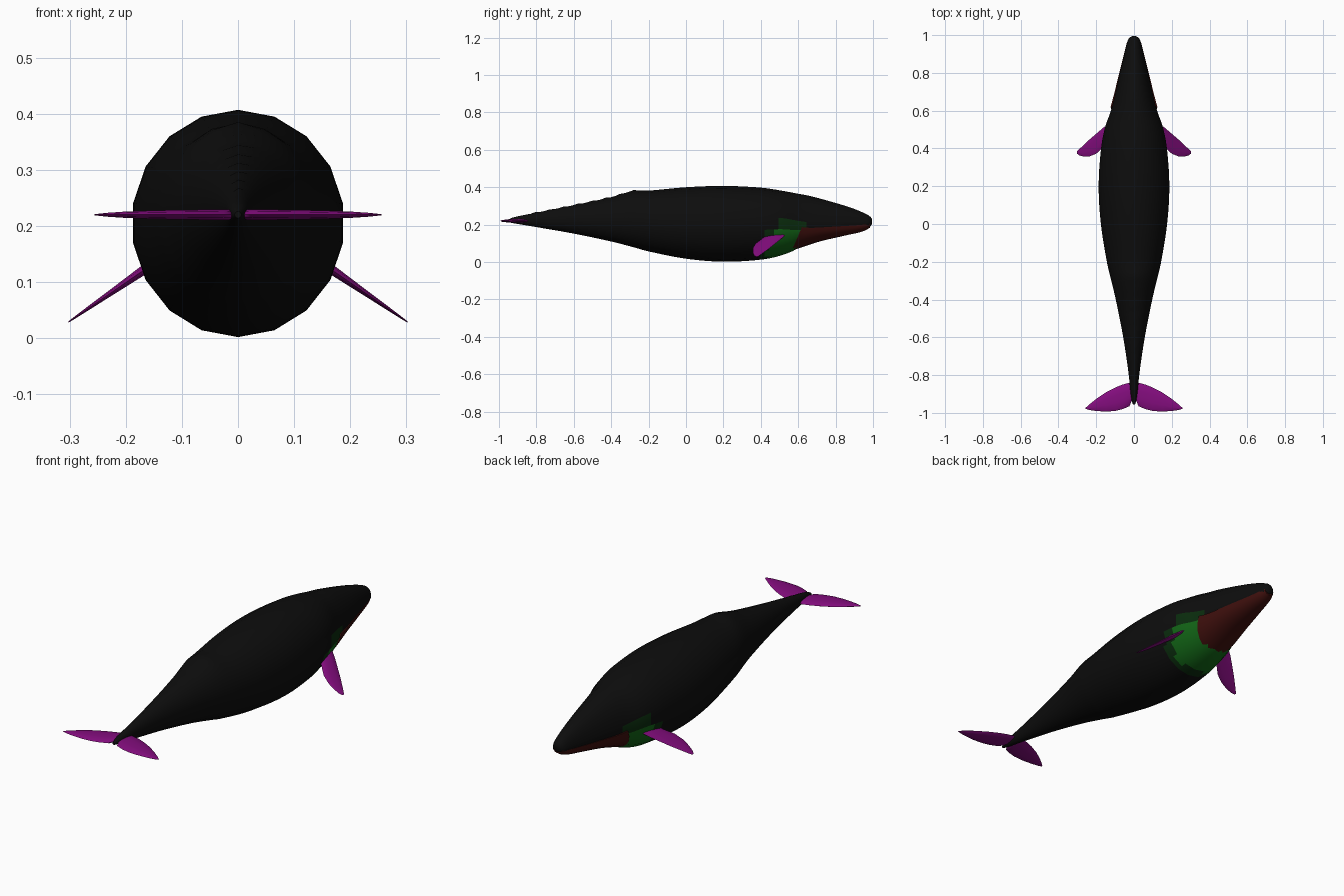
import bpy, bmesh, math
from mathutils import Vector

cube = bpy.data.objects.get("Cube")
if cube:
    bpy.data.objects.remove(cube, do_unlink=True)


def material(name, rgb):
    m = bpy.data.materials.new(name)
    m.use_nodes = True
    m.diffuse_color = (*rgb, 1)
    m.node_tree.nodes["Principled BSDF"].inputs["Base Color"].default_value = (*rgb, 1)
    return m


BLACK = material("black skin", (0.004, 0.004, 0.004))
DARK_GREEN = material("dark green", (0.003, 0.025, 0.004))
GREEN = material("green throat", (0.006, 0.13, 0.008))
RED = material("dark red jaw", (0.05, 0.005, 0.004))
PURPLE = material("purple fin", (0.23, 0.004, 0.21))


def sample(table, y):
    """Smooth interpolation of table rows keyed by their first column."""
    i = max(k for k in range(len(table) - 1) if table[k][0] <= y or k == 0)
    a, b = table[i], table[i + 1]
    p, n = table[max(i - 1, 0)], table[min(i + 2, len(table) - 1)]
    h = b[0] - a[0]
    t = (y - a[0]) / h
    out = []
    for k in range(1, len(a)):
        ma = (b[k] - p[k]) / (b[0] - p[0]) * h
        mb = (n[k] - a[k]) / (n[0] - a[0]) * h
        out.append((2*t**3 - 3*t**2 + 1) * a[k] + (t**3 - 2*t**2 + t) * ma
                   + (3*t**2 - 2*t**3) * b[k] + (t**3 - t**2) * mb)
    return out


def loft(name, rings, mats, rule=None, angle=50):
    """Skin closed rings of points and cap both ends."""
    bm = bmesh.new()
    loops = [[bm.verts.new(p) for p in ring] for ring in rings]
    n = len(loops[0])
    for a, b in zip(loops, loops[1:]):
        for i in range(n):
            bm.faces.new((a[i], a[(i + 1) % n], b[(i + 1) % n], b[i]))
    bm.faces.new(loops[0])
    bm.faces.new(loops[-1])
    bmesh.ops.recalc_face_normals(bm, faces=bm.faces)
    if rule:
        for f in bm.faces:
            f.material_index = rule(f.calc_center_median())
    me = bpy.data.meshes.new(name)
    bm.to_mesh(me)
    bm.free()
    for m in mats:
        me.materials.append(m)
    ob = bpy.data.objects.new(name, me)
    bpy.context.collection.objects.link(ob)
    bpy.ops.object.select_all(action="DESELECT")
    ob.select_set(True)
    bpy.context.view_layer.objects.active = ob
    bpy.ops.object.shade_smooth_by_angle(angle=math.radians(angle))
    return ob


# Body stations: y, half width, top, bottom, height of widest line
BODY = [
    (-0.955, 0.006, 0.226, 0.214, 0.22),
    (-0.92, 0.016, 0.24, 0.207, 0.222),
    (-0.8, 0.028, 0.264, 0.187, 0.225),
    (-0.6, 0.058, 0.304, 0.152, 0.228),
    (-0.4, 0.098, 0.347, 0.11, 0.228),
    (-0.28, 0.127, 0.381, 0.079, 0.225),
    (-0.2, 0.146, 0.382, 0.057, 0.22),
    (0.0, 0.178, 0.4, 0.018, 0.208),
    (0.2, 0.19, 0.407, 0.002, 0.205),
    (0.4, 0.177, 0.398, 0.013, 0.205),
    (0.51, 0.156, 0.382, 0.036, 0.205),
    (0.6, 0.124, 0.365, 0.075, 0.19),
    (0.66, 0.108, 0.354, 0.13, 0.183),
    (0.8, 0.076, 0.316, 0.16, 0.19),
    (0.9, 0.052, 0.284, 0.175, 0.196),
    (0.965, 0.036, 0.256, 0.183, 0.202),
    (0.985, 0.026, 0.243, 0.19, 0.208),
    (0.995, 0.01, 0.23, 0.205, 0.217),
]
SIDES = 18


def body_ring(y):
    w, top, bottom, mid = sample(BODY, y)
    ring = []
    for i in range(SIDES):
        a = math.tau * i / SIDES
        c = math.cos(a)
        ring.append(Vector((w * math.sin(a), y, mid + c * ((top - mid) if c > 0 else (mid - bottom)))))
    # Low knuckles along the spine behind the hump
    if -0.85 < y < -0.25:
        ring[0].z += 0.004 * max(0, math.sin(y * math.tau / 0.075))
    return ring


def throat_patch(c):
    if c.y > 0.64:
        return 0
    d = (c.y - 0.6) / 0.21, (c.z - 0.05) / 0.18
    if math.hypot(*d) > 1:
        return 0
    return 2 if math.hypot((c.y - 0.6) / 0.17, (c.z - 0.05) / 0.14) < 1 else 1


steps = [-0.955 + 0.025 * i for i in range(77)] + [0.965, 0.978, 0.988, 0.995]
loft("body", [body_ring(y) for y in steps], (BLACK, DARK_GREEN, GREEN), throat_patch)

# Lower jaw: half shell hung from the mouth line, its back edge slanting rearward
JAW = [(0.62, 0.06), (0.66, 0.078), (0.74, 0.11), (0.85, 0.14), (0.95, 0.165), (0.985, 0.185)]
jaw_rings = []
for k in range(17):
    t = k / 16
    y = 0.62 + 0.365 * t
    w, _, _, mid = sample(BODY, y)
    low, = sample(JAW, y)
    w *= 1.05 - 0.05 * t
    ring = []
    for i in range(13):
        a = math.pi * i / 12
        depth = math.sin(a)
        ring.append((w * math.cos(a), y - 0.055 * depth * (1 - t) ** 2, mid - (mid - low) * depth))
    jaw_rings.append(ring)
loft("lower_jaw", jaw_rings, (RED,))


def fin(name, sections, height, normal, side):
    """Lens-section blade from (leading xy, trailing xy, thickness) stations."""
    rings = []
    for lx, ly, tx, ty, thick in sections:
        lead = Vector((lx, ly, height(lx)))
        trail = Vector((tx, ty, height(tx)))
        ring = []
        for i in range(10):
            a = math.tau * i / 10
            p = lead.lerp(trail, 0.5 - 0.5 * math.cos(a)) + normal * (thick / 2 * math.sin(a))
            ring.append((p.x * side, p.y, p.z))
        rings.append(ring)
    loft(name, rings, (PURPLE,), angle=60)


FLUKE = [
    (0.008, -0.842, 0.008, -0.93, 0.018), (0.03, -0.842, 0.025, -0.965, 0.02),
    (0.06, -0.85, 0.06, -0.98, 0.019), (0.1, -0.866, 0.1, -0.99, 0.018),
    (0.15, -0.892, 0.15, -0.993, 0.016), (0.2, -0.926, 0.2, -0.99, 0.012),
    (0.235, -0.954, 0.235, -0.985, 0.007), (0.256, -0.973, 0.256, -0.979, 0.002),
]
FLIPPER = [
    (0.12, 0.54, 0.13, 0.43, 0.02), (0.165, 0.508, 0.165, 0.405, 0.018),
    (0.2, 0.478, 0.2, 0.372, 0.014), (0.235, 0.448, 0.235, 0.358, 0.01),
    (0.265, 0.42, 0.265, 0.357, 0.007), (0.29, 0.396, 0.29, 0.363, 0.004),
    (0.302, 0.384, 0.302, 0.373, 0.002),
]
for label, side in (("left", 1), ("right", -1)):
    fin(label + "_tail_fluke", FLUKE, lambda x: 0.22, Vector((0, 0, 1)), side)
    fin(label + "_flipper", FLIPPER, lambda x: 0.12 - 0.69 * (x - 0.17),
        Vector((0.57, 0, 0.82)), side)
